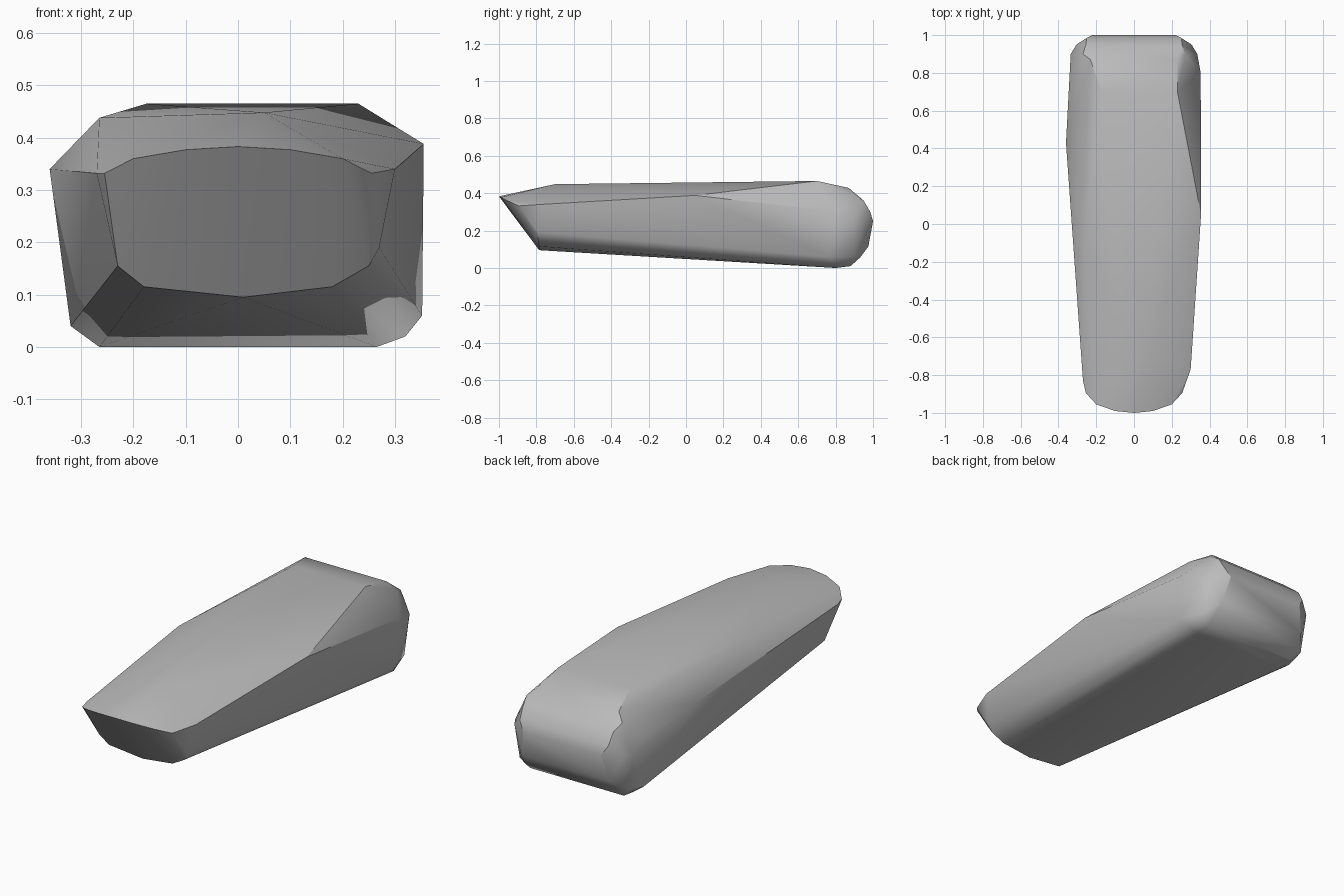
import bpy
import bmesh
import math

# Remove the default cube only
default_cube = bpy.data.objects.get("Cube")
if default_cube:
    bpy.data.objects.remove(default_cube, do_unlink=True)


def make_material(name, color):
    """Create a plain flat material."""
    material = bpy.data.materials.new(name)
    material.use_nodes = True
    material.diffuse_color = color
    shader = material.node_tree.nodes["Principled BSDF"]
    shader.inputs["Base Color"].default_value = color
    return material


def hull_object(name, points, material):
    """Wrap the corner points in one faceted skin."""
    mesh = bpy.data.meshes.new(name)
    builder = bmesh.new()
    for point in points:
        builder.verts.new(point)
    result = bmesh.ops.convex_hull(builder, input=builder.verts[:])
    leftovers = set(result["geom_interior"] + result["geom_unused"])
    loose = [item for item in leftovers if isinstance(item, bmesh.types.BMVert)]
    bmesh.ops.delete(builder, geom=loose, context="VERTS")
    bmesh.ops.recalc_face_normals(builder, faces=builder.faces[:])
    builder.to_mesh(mesh)
    builder.free()
    mesh.materials.append(material)
    body = bpy.data.objects.new(name, mesh)
    bpy.context.collection.objects.link(body)
    return body


def span(left, right, y, z):
    """Two corners at the ends of a crosswise edge."""
    return [(left, y, z), (right, y, z)]


def mirrored(half_width, y, z):
    return span(-half_width, half_width, y, z)


corners = []

# Curved upper lip of the slanted nose
for x, y, z in ((0, -1, .383), (.1, -.99, .377), (.2, -.955, .36), (.255, -.895, .332)):
    corners += mirrored(x, y, z)

# Lower rim of the nose
corners += span(-.23, .25, -.79, .155)
corners += span(-.18, .18, -.785, .115)
corners += [(.01, -.785, .095), (.27, -.79, .19)]

# Nose cheeks
corners += [(.3, -.77, .34), (-.27, -.83, .332)]

# Gently rising top, uneven from side to side
corners += [(.05, -.7, .448), (-.265, -.1, .438)]
corners += span(-.175, .23, .7, .465)

# Widest points of the two flanks
corners += [(-.36, .43, .34), (.355, .05, .388)]
corners += span(-.33, .353, .8, .3)

# Rounded tail, as crosswise edges from the top round to the base
tail_profile = (
    (.23, .87, .428),
    (.255, .95, .36),
    (.25, .985, .3),
    (.22, 1, .25),
    (.25, .975, .115),
    (.26, .93, .055),
    (.265, .88, .01),
    (.265, .8, 0),
)
for x, y, z in tail_profile:
    corners += mirrored(x, y, z)

# Rounded tail corners
for x, y, z in ((.27, .9, .39), (.305, .95, .25), (.335, .9, .25), (.31, .9, .06)):
    corners += mirrored(x, y, z)

# Bevelled lower edges of the flanks
corners += [(.352, .76, .06), (.32, .8, .02), (-.32, .8, .04)]

stone_gray = make_material("stone gray", (.5, .5, .5, 1))
body = hull_object("tapered_body", corners, stone_gray)

# Smooth the soft curves and keep the strong ridges
bpy.ops.object.select_all(action="DESELECT")
body.select_set(True)
bpy.context.view_layer.objects.active = body
bpy.ops.object.shade_smooth_by_angle(angle=math.radians(30))
